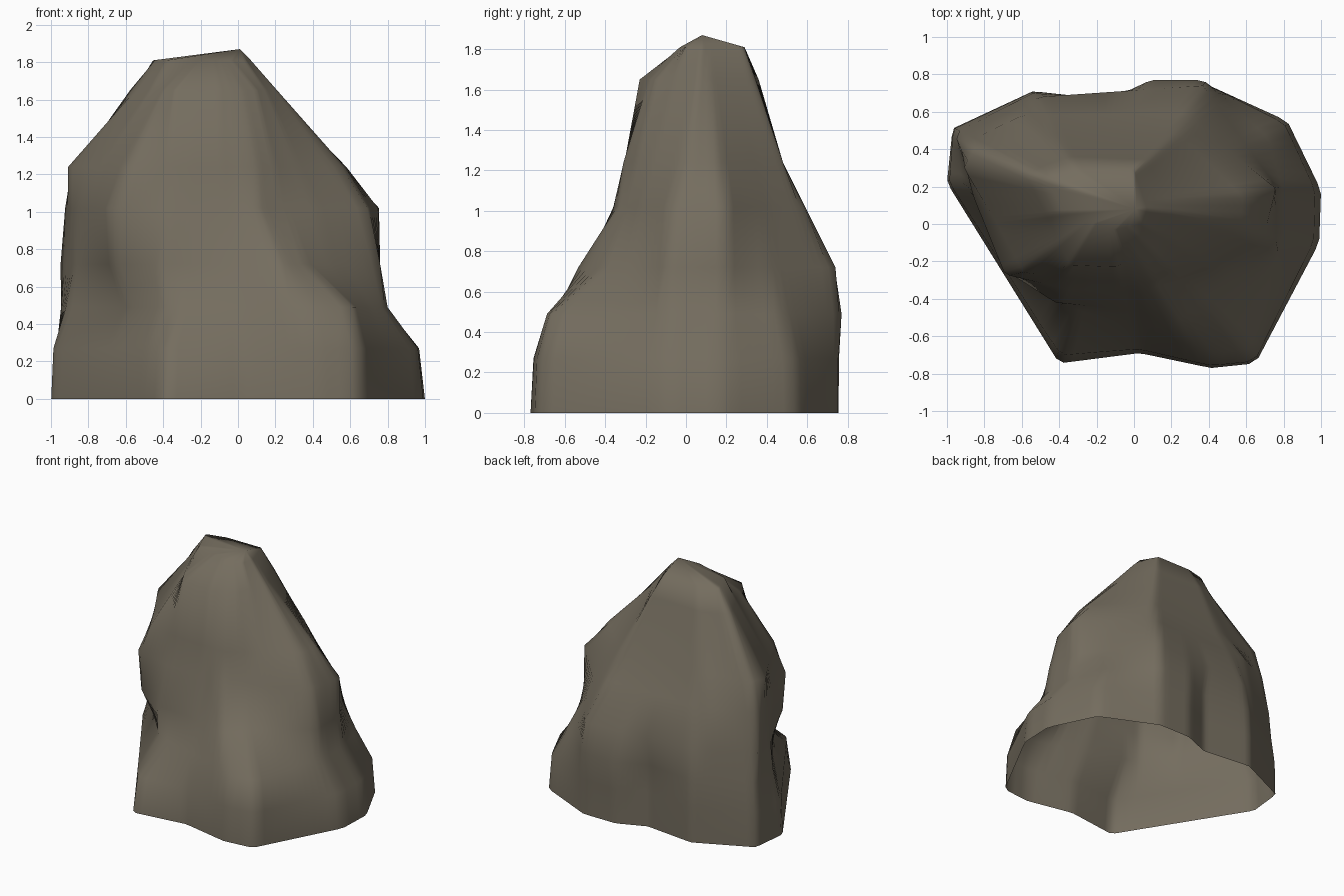
import bpy, bmesh, math

if "Cube" in bpy.data.objects:
    bpy.data.objects.remove(bpy.data.objects["Cube"])

CENTRE = (-0.15, 0.10)
COUNT = 120


def sample(points):
    """Cast rays from the centre axis onto a polygon, one per column."""
    cx, cy = CENTRE
    pts = [(x - cx, y - cy) for x, y in points]
    out = []
    for i in range(COUNT):
        a = 2 * math.pi * i / COUNT
        dx, dy = math.cos(a), math.sin(a)
        best = 0.0
        for (x1, y1), (x2, y2) in zip(pts, pts[1:] + pts[:1]):
            ex, ey = x2 - x1, y2 - y1
            det = ex * dy - ey * dx
            if abs(det) < 1e-9:
                continue
            t = (ex * y1 - ey * x1) / det
            s = (dx * y1 - dy * x1) / det
            if t > 0 and -1e-6 <= s <= 1 + 1e-6:
                best = max(best, t)
        out.append((cx + dx * best, cy + dy * best))
    return out


# Cross-sections, counter-clockwise from the front left corner
foot = sample([(-.4, -.745), (.03, -.69), (.41, -.77), (.65, -.745), (.99, -.1), (1, .18),
               (.82, .55), (.37, .755), (.09, .755), (-.13, .665), (-.54, .71), (-.97, .51), (-1, .22)])
shelf = sample([(-.4, -.43), (.03, -.56), (.4, -.69), (.61, -.67), (.8, -.05), (.79, .2),
                (.72, .46), (.37, .77), (.09, .77), (-.13, .665), (-.54, .7), (-.95, .49), (-.92, .22)])
waist = sample([(-.42, -.42), (0, -.46), (.22, -.535), (.52, -.27), (.76, -.1), (.76, .2),
                (.37, .74), (-.5, .68), (-.95, .46), (-.87, .2), (-.67, -.26)])
shoulder = sample([(-.69, -.27), (-.35, -.35), (.05, -.36), (.42, -.23), (.69, -.08),
                   (.76, .19), (.47, .42), (.28, .59), (-.6, .58), (-.93, .42), (-.86, .15)])
upper = sample([(-.59, -.26), (-.25, -.3), (.1, -.31), (.57, .0), (.58, .15),
                (.24, .48), (-.4, .48), (-.85, .41), (-.91, .3), (-.72, -.02)])
crown = sample([(-.34, -.22), (-.1, -.23), (.1, -.15), (.21, .06), (.07, .345), (-.35, .36), (-.58, .27)])
tip = sample([(-.46, .25), (-.38, .06), (-.1, -.03), (.04, 0), (.07, .08), (0, .29), (-.3, .29)])
flare = [(a[0] * .85 + b[0] * .15, a[1] * .85 + b[1] * .15) for a, b in zip(foot, shelf)]

# Rock shell, open underneath
bm = bmesh.new()
levels = [(0, foot), (.27, flare), (.49, shelf), (.72, waist), (1.02, shoulder),
          (1.24, upper), (1.65, crown), (1.81, tip)]
rings = [[bm.verts.new((x, y, z)) for x, y in ring] for z, ring in levels]
for low, high in zip(rings, rings[1:]):
    for i in range(COUNT):
        j = (i + 1) % COUNT
        bm.faces.new((low[i], low[j], high[j], high[i]))
peak = bm.verts.new((.01, .08, 1.87))
for i in range(COUNT):
    bm.faces.new((rings[-1][i], rings[-1][(i + 1) % COUNT], peak))
for f in bm.faces:
    f.smooth = True

mesh = bpy.data.meshes.new("rock")
bm.to_mesh(mesh)
bm.free()
stone = bpy.data.materials.new("grey brown stone")
stone.diffuse_color = (0.175, 0.152, 0.113, 1)
stone.use_nodes = True
stone.node_tree.nodes["Principled BSDF"].inputs["Base Color"].default_value = stone.diffuse_color
mesh.materials.append(stone)
rock = bpy.data.objects.new("rock", mesh)
bpy.context.collection.objects.link(rock)
